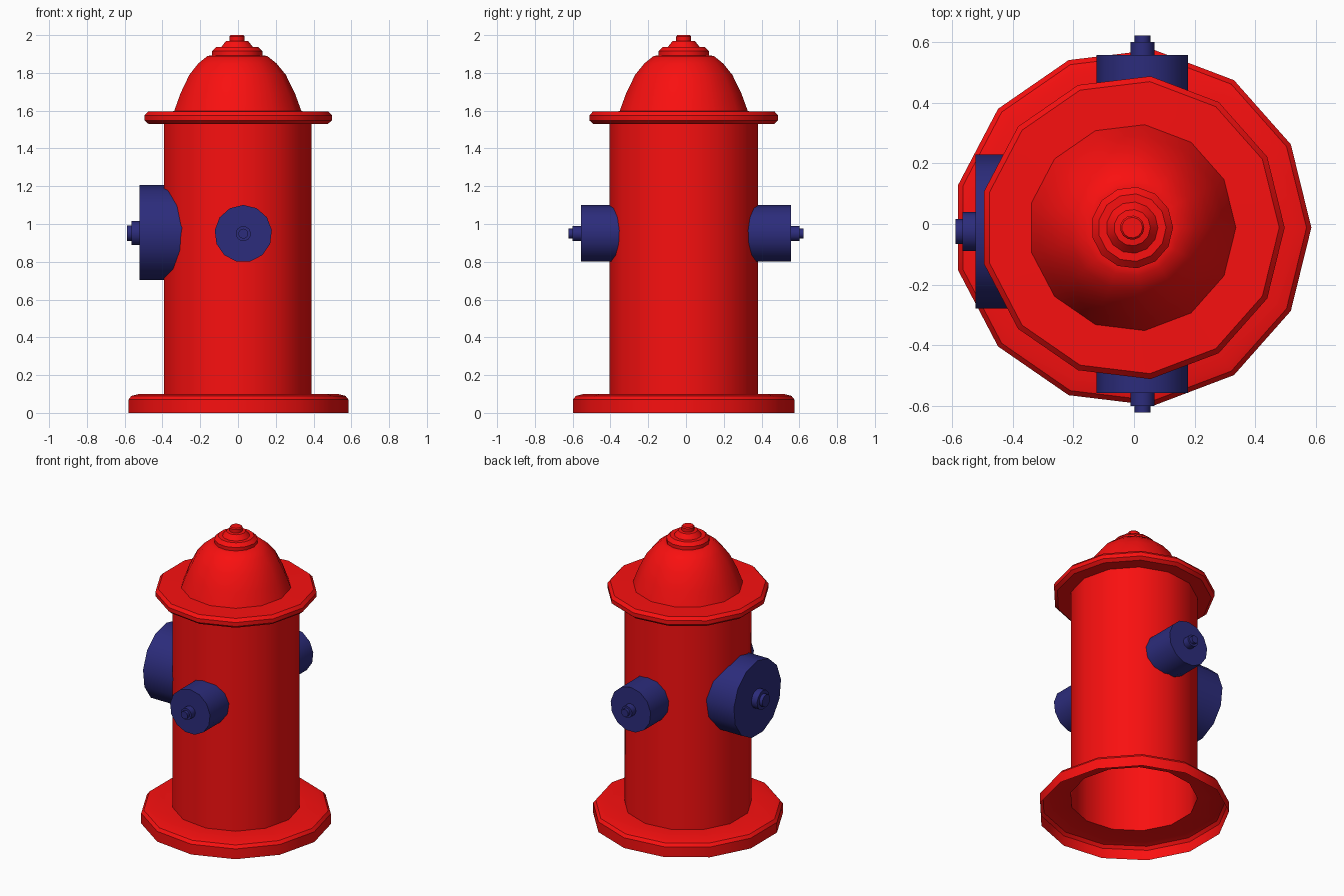
import bpy, bmesh, math
from mathutils import Matrix, Vector

if "Cube" in bpy.data.objects:
    bpy.data.objects.remove(bpy.data.objects["Cube"])

SIDES = 13


def material(name, rgb):
    m = bpy.data.materials.new(name)
    m.diffuse_color = (*rgb, 1)
    m.use_nodes = True
    m.node_tree.nodes["Principled BSDF"].inputs["Base Color"].default_value = m.diffuse_color
    return m


RED = material("red_paint", (0.95, 0.005, 0.005))
BLUE = material("blue_paint", (0.025, 0.025, 0.2))


def lathe(name, profile, mat, matrix, cap_start=False):
    """Revolve (radius, height) points around local z, closing the far end."""
    bm = bmesh.new()
    rings = []
    for r, h in profile:
        rings.append([bm.verts.new((r * math.cos(math.tau * i / SIDES),
                                    r * math.sin(math.tau * i / SIDES), h))
                      for i in range(SIDES)])
    for a, b in zip(rings, rings[1:]):
        for i in range(SIDES):
            j = (i + 1) % SIDES
            bm.faces.new((a[i], a[j], b[j], b[i]))
    bm.faces.new(rings[-1])
    if cap_start:
        bm.faces.new(rings[0][::-1])
    me = bpy.data.meshes.new(name)
    bm.to_mesh(me)
    bm.free()
    me.transform(matrix)
    me.materials.append(mat)
    ob = bpy.data.objects.new(name, me)
    bpy.context.collection.objects.link(ob)
    bpy.ops.object.select_all(action='DESELECT')
    bpy.context.view_layer.objects.active = ob
    ob.select_set(True)
    bpy.ops.object.shade_smooth_by_angle(angle=math.radians(35))
    return ob


# Hollow shell: base flange, barrel, upper flange, dome and stepped finial
shell = [(0.591, 0), (0.591, 0.07), (0.575, 0.09), (0.535, 0.10), (0.396, 0.10),
         (0.396, 1.53), (0.482, 1.53), (0.503, 1.548), (0.503, 1.575), (0.485, 1.595),
         (0.342, 1.597), (0.308, 1.69), (0.259, 1.79), (0.21, 1.85), (0.16, 1.89),
         (0.135, 1.892), (0.135, 1.915), (0.112, 1.937), (0.085, 1.937), (0.06, 1.968),
         (0.04, 1.97), (0.04, 1.993), (0.034, 2.0)]
lathe("hydrant_body", shell, RED, Matrix.Translation((-0.006, -0.012, 0)))


# Outlet caps: local z points outwards, local x points up
def outlet(name, outward, origin, profile):
    z = Vector(outward)
    x = Vector((0, 0, 1))
    rot = Matrix((x, z.cross(x), z)).transposed().to_4x4()
    lathe(name, profile, BLUE, Matrix.Translation(origin) @ rot, True)


small = [(0.152, 0.30), (0.152, 0.557), (0.04, 0.557), (0.04, 0.60),
         (0.026, 0.60), (0.026, 0.621)]
large = [(0.256, 0.24), (0.256, 0.522), (0.065, 0.522), (0.065, 0.565),
         (0.042, 0.565), (0.042, 0.588)]
for label, side in (("front", -1), ("back", 1)):
    outlet(label + "_outlet_cap", (0, side, 0), (0.028, 0, 0.949), small)
outlet("side_outlet_cap", (-1, 0, 0), (0, -0.025, 0.951), large)
